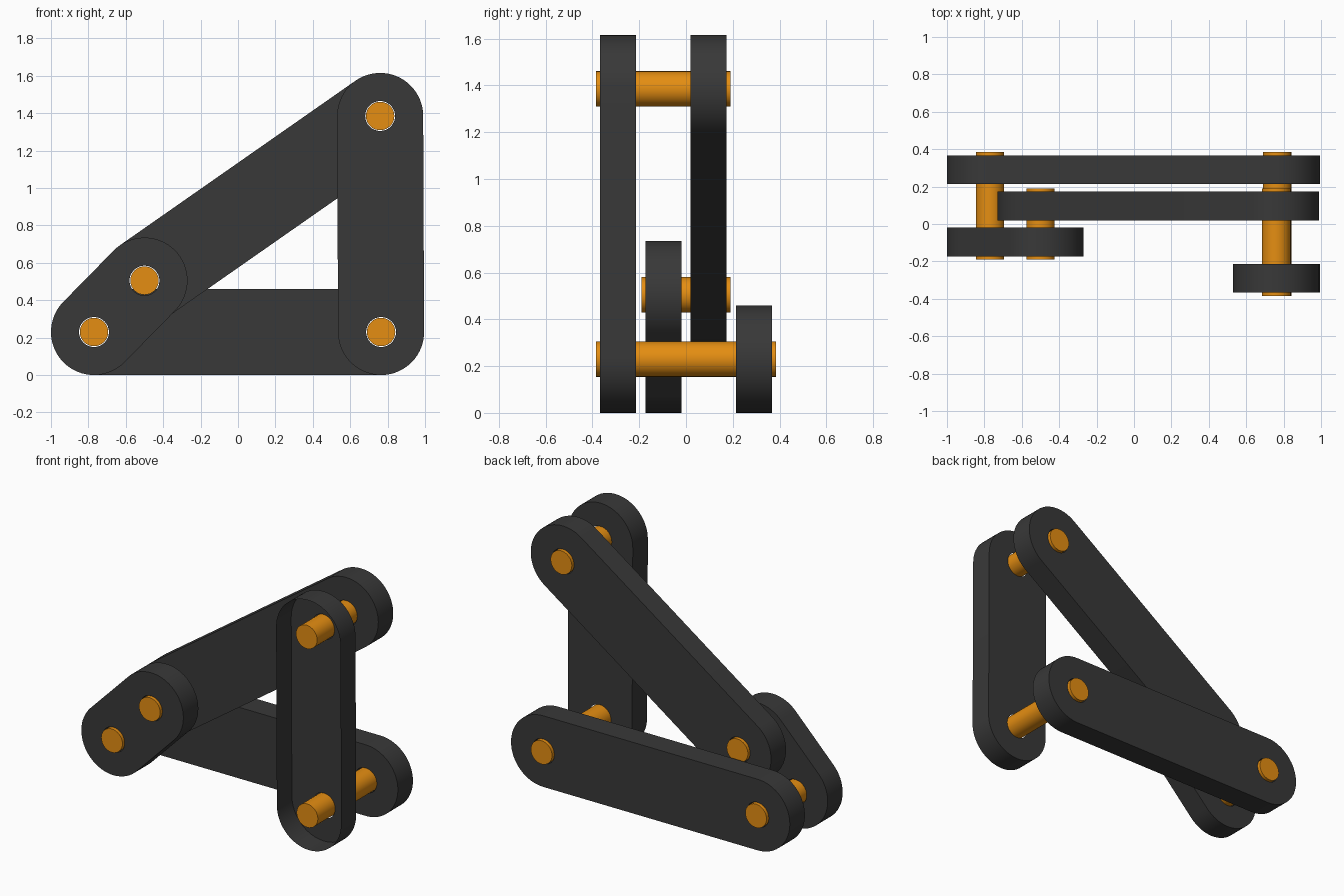
import bpy, bmesh, math
from mathutils import Vector

if "Cube" in bpy.data.objects:
    bpy.data.objects.remove(bpy.data.objects["Cube"], do_unlink=True)


def make_material(name, color):
    mat = bpy.data.materials.new(name)
    mat.use_nodes = True
    mat.diffuse_color = color
    mat.node_tree.nodes["Principled BSDF"].inputs["Base Color"].default_value = color
    return mat


charcoal = make_material("charcoal", (0.04, 0.04, 0.04, 1))
orange = make_material("orange", (0.78, 0.27, 0.006, 1))

LINK_RADIUS, PIN_RADIUS, HOLE_RADIUS = 0.23, 0.076, 0.08
ARC = 32

# Joint centres in the x-z plane
CRANK_BASE = Vector((-0.77, 0.23))
CRANK_TIP = Vector((-0.5, 0.505))
ROCKER_BASE = Vector((0.765, 0.23))
ROCKER_TIP = Vector((0.76, 1.385))


def arc(centre, radius, start, sweep, count):
    return [centre + radius * Vector((math.cos(start + sweep * i / count),
                                      math.sin(start + sweep * i / count)))
            for i in range(count + 1)]


def finish(bm, name, mat):
    bmesh.ops.recalc_face_normals(bm, faces=bm.faces)
    mesh = bpy.data.meshes.new(name)
    bm.to_mesh(mesh)
    bm.free()
    mesh.materials.append(mat)
    obj = bpy.data.objects.new(name, mesh)
    bpy.context.collection.objects.link(obj)
    bpy.ops.object.select_all(action='DESELECT')
    obj.select_set(True)
    bpy.context.view_layer.objects.active = obj
    bpy.ops.object.shade_smooth_by_angle(angle=math.radians(40))
    return obj


def link(name, a, b, y_front, y_back, open_front=False):
    """Round-ended bar with a hole at each joint; optionally an open-fronted pan."""
    d = b - a
    angle = math.atan2(d.y, d.x)
    outline = (arc(b, LINK_RADIUS, angle - math.pi / 2, math.pi, ARC)
               + arc(a, LINK_RADIUS, angle + math.pi / 2, math.pi, ARC))
    holes = [arc(c, HOLE_RADIUS, 0, math.tau, ARC)[:-1] for c in (a, b)]
    bm = bmesh.new()

    def ring(points, y):
        verts = [bm.verts.new((p.x, y, p.y)) for p in points]
        edges = [bm.edges.new((v, verts[i - 1])) for i, v in enumerate(verts)]
        return verts, edges

    def wall(front, back):
        for i in range(len(front)):
            bm.faces.new((front[i - 1], front[i], back[i], back[i - 1]))

    def cap(rings, direction):
        bmesh.ops.triangle_fill(bm, edges=[e for r in rings for e in r[1]],
                                use_beauty=True, normal=(0, direction, 0))

    back = [ring(p, y_back) for p in [outline] + holes]
    front = [ring(p, y_front) for p in ([outline] if open_front else [outline] + holes)]
    cap(back, 1)
    if not open_front:
        cap(front, -1)
    for f, k in zip(front, back):
        wall(f[0], k[0])
    return finish(bm, name, charcoal)


def pin(name, centre, y_front, y_back):
    bm = bmesh.new()
    points = arc(centre, PIN_RADIUS, 0, math.tau, ARC)[:-1]
    base = bm.faces.new([bm.verts.new((p.x, y_front, p.y)) for p in points])
    result = bmesh.ops.extrude_face_region(bm, geom=[base], use_keep_orig=True)
    verts = [g for g in result["geom"] if isinstance(g, bmesh.types.BMVert)]
    bmesh.ops.translate(bm, vec=(0, y_back - y_front, 0), verts=verts)
    return finish(bm, name, orange)


# Bars, from back to front
link("ground_bar", CRANK_BASE, ROCKER_BASE, 0.213, 0.367)
link("coupler_bar", CRANK_TIP, ROCKER_TIP, 0.02, 0.173)
link("crank_bar", CRANK_BASE, CRANK_TIP, -0.173, -0.02)
link("rocker_bar", ROCKER_BASE, ROCKER_TIP, -0.367, -0.213, open_front=True)

# Joint pins
pin("crank_base_pin", CRANK_BASE, -0.19, 0.385)
pin("crank_tip_pin", CRANK_TIP, -0.19, 0.19)
pin("rocker_base_pin", ROCKER_BASE, -0.385, 0.385)
pin("rocker_tip_pin", ROCKER_TIP, -0.385, 0.19)
